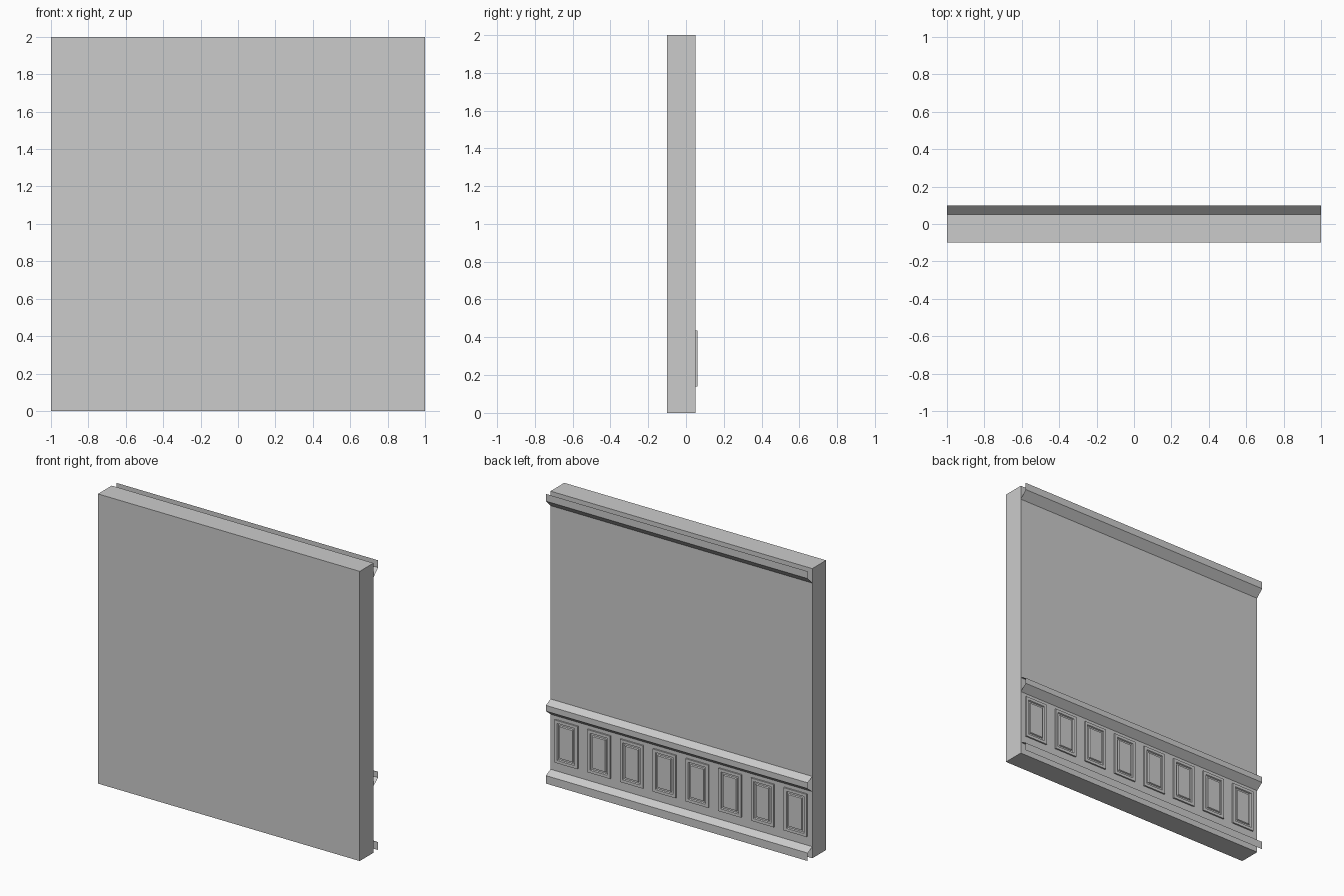
import bpy, bmesh

if "Cube" in bpy.data.objects:
    bpy.data.objects.remove(bpy.data.objects["Cube"])


def finish(name, bm):
    mesh = bpy.data.meshes.new(name)
    bm.to_mesh(mesh)
    bm.free()
    obj = bpy.data.objects.new(name, mesh)
    bpy.context.collection.objects.link(obj)
    return obj


def molding(name, profile):
    """Open strip: a (y, z) profile swept along the wall, without end caps."""
    bm = bmesh.new()
    left = [bm.verts.new((-1, y, z)) for y, z in profile]
    right = [bm.verts.new((1, y, z)) for y, z in profile]
    for i in range(len(profile) - 1):
        bm.faces.new((left[i], left[i + 1], right[i + 1], right[i]))
    return finish(name, bm)


def panel(name, cx, cz, half_w, half_h, steps):
    """Concentric rectangles (inset, y) joined into a stepped panel."""
    bm = bmesh.new()
    rings = []
    for inset, y in steps:
        w, h = half_w - inset, half_h - inset
        rings.append([bm.verts.new((cx + sx * w, y, cz + sz * h))
                      for sx, sz in ((1, -1), (-1, -1), (-1, 1), (1, 1))])
    for a, b in zip(rings, rings[1:]):
        for i in range(4):
            j = (i + 1) % 4
            bm.faces.new((a[i], a[j], b[j], b[i]))
    bm.faces.new(rings[-1])
    return finish(name, bm)


# wall slab
bpy.ops.mesh.primitive_cube_add(size=1, location=(0, -0.025, 1))
wall = bpy.context.object
wall.name = "wall"
wall.scale = (2, 0.15, 2)

# moldings on the back face
molding("baseboard", [(0.1, 0), (0.1, 0.055), (0.05, 0.08)])
molding("chair_rail", [(0.05, 0.46), (0.1, 0.50), (0.1, 0.54), (0.05, 0.565)])
molding("crown_molding", [(0.05, 1.90), (0.1, 1.95), (0.1, 2.0)])

# row of wainscot panels: raised frame, sunken groove, raised centre
steps = [(0, 0.05), (0, 0.06), (0.020, 0.06), (0.024, 0.052),
         (0.034, 0.052), (0.038, 0.06)]
for i in range(8):
    panel(f"wainscot_panel_{i + 1}", (i - 3.5) * 0.25, 0.2875, 0.087, 0.1475, steps)
